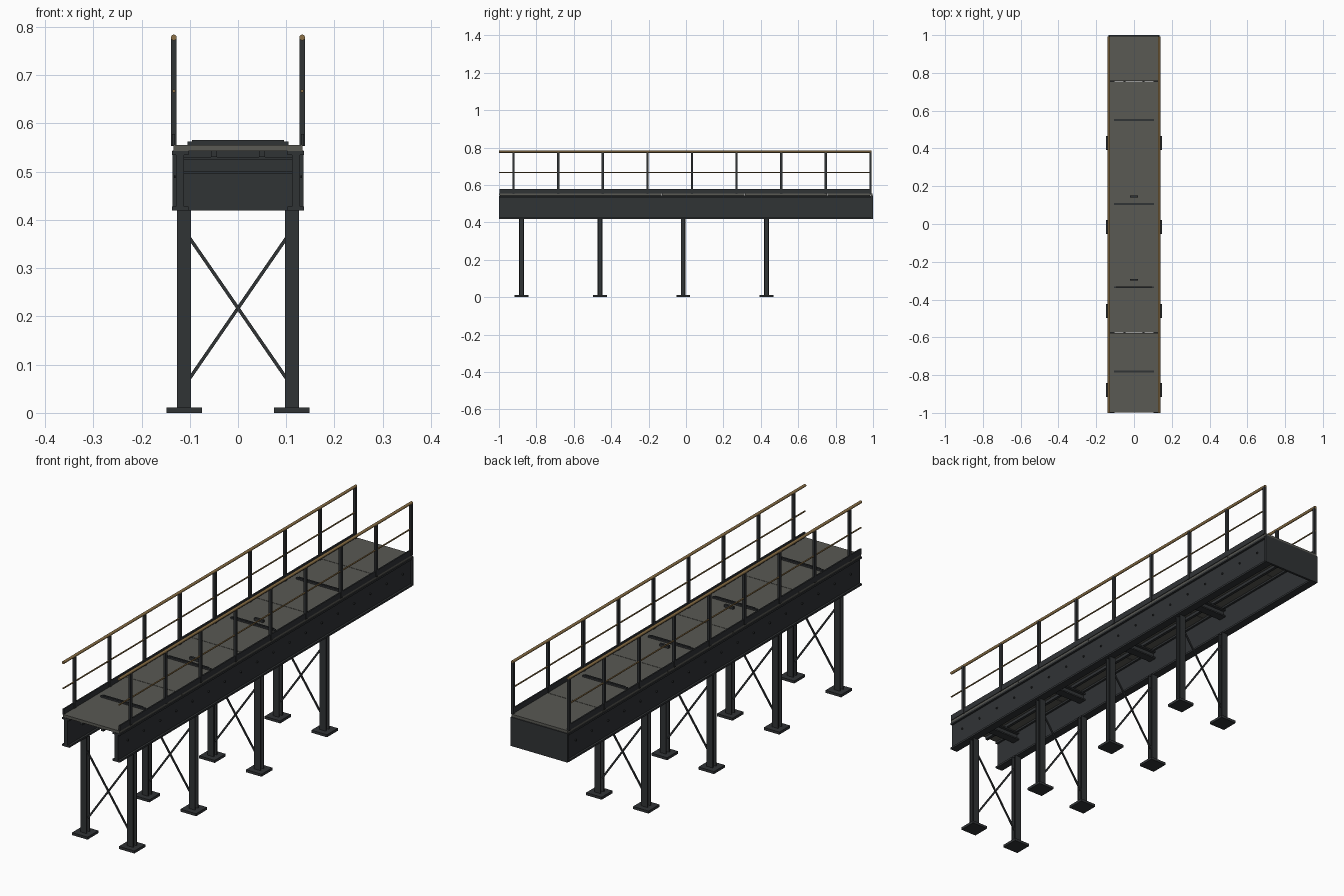
import bpy
import bmesh
from math import atan2, hypot, pi
from mathutils import Matrix, Vector

cube = bpy.data.objects.get("Cube")
if cube:
    bpy.data.objects.remove(cube, do_unlink=True)


def material(name, rgb, rough):
    m = bpy.data.materials.new(name)
    m.use_nodes = True
    color = (*rgb, 1)
    m.diffuse_color = color
    bsdf = m.node_tree.nodes["Principled BSDF"]
    bsdf.inputs["Base Color"].default_value = color
    bsdf.inputs["Roughness"].default_value = rough
    return m


STEEL = material("dark_steel", (0.03, 0.033, 0.036), 0.6)
DECK = material("deck_plate", (0.1, 0.1, 0.088), 0.8)
RAIL = material("rail_paint", (0.27, 0.17, 0.065), 0.5)


def finish(name, bm, mat, smooth=False):
    bmesh.ops.recalc_face_normals(bm, faces=bm.faces)
    mesh = bpy.data.meshes.new(name)
    bm.to_mesh(mesh)
    bm.free()
    mesh.materials.append(mat)
    ob = bpy.data.objects.new(name, mesh)
    bpy.context.collection.objects.link(ob)
    if smooth:
        bpy.ops.object.select_all(action='DESELECT')
        ob.select_set(True)
        bpy.context.view_layer.objects.active = ob
        bpy.ops.object.shade_smooth_by_angle()
    return ob


def add_box(bm, center, size, rot=Matrix()):
    m = Matrix.Translation(center) @ rot @ Matrix.Diagonal((*size, 1))
    bmesh.ops.create_cube(bm, size=1, matrix=m)


def box(name, center, size, mat=STEEL, rot=Matrix()):
    bm = bmesh.new()
    add_box(bm, center, size, rot)
    return finish(name, bm, mat)


def rod(name, center, radius, length, axis, mat, sides=16):
    bm = bmesh.new()
    turn = Vector((0, 0, 1)).rotation_difference(Vector(axis)).to_matrix().to_4x4()
    bmesh.ops.create_cone(bm, cap_ends=True, segments=sides, radius1=radius,
                          radius2=radius, depth=length,
                          matrix=Matrix.Translation(center) @ turn)
    return finish(name, bm, mat, True)


def i_beam(name, center, width, height, length, flange, web, rot=Matrix()):
    # Section lies in local x/z and runs along local y
    w, h, t, f = width / 2, height / 2, web / 2, height / 2 - flange
    half = [(w, -h), (w, -f), (t, -f), (t, f), (w, f), (w, h)]
    outline = half + [(-x, -z) for x, z in half]
    bm = bmesh.new()
    face = bm.faces.new([bm.verts.new((x, -length / 2, z)) for x, z in outline])
    ext = bmesh.ops.extrude_face_region(bm, geom=[face])
    moved = [v for v in ext["geom"] if isinstance(v, bmesh.types.BMVert)]
    bmesh.ops.translate(bm, verts=moved, vec=(0, length, 0))
    bmesh.ops.transform(bm, matrix=Matrix.Translation(center) @ rot, verts=bm.verts)
    return finish(name, bm, STEEL)


ALONG_X = Matrix.Rotation(pi / 2, 4, 'Z')
UPRIGHT = Matrix.Rotation(pi / 2, 4, 'X')
SIDES = (("left", 1), ("right", -1))
BENTS = (-0.88, -0.46, -0.015, 0.43)
SEAMS = (-1, -0.575, -0.13, 0.315, 0.755, 0.997)

# Main girders, their bolts and the closed end
for side, s in SIDES:
    i_beam(f"girder_{side}", (s * 0.12, -0.004, 0.481), 0.034, 0.123, 1.992, 0.008, 0.016)
    bm = bmesh.new()
    turn = Matrix.Rotation(pi / 2, 4, 'Y')
    for i in range(18):
        pos = Matrix.Translation((s * 0.13, -0.935 + i * 0.11, 0.49))
        bmesh.ops.create_cone(bm, cap_ends=True, segments=6, radius1=0.004,
                              radius2=0.004, depth=0.006, matrix=pos @ turn)
    finish(f"girder_bolts_{side}", bm, STEEL)
box("end_plate", (0, 0.995, 0.4815), (0.272, 0.01, 0.124))

# Columns, base plates, cross beams and bracing
for n, y in enumerate(BENTS, 1):
    for side, s in SIDES:
        i_beam(f"column_{side}_{n}", (s * 0.1115, y, 0.2155), 0.029, 0.026, 0.409,
               0.005, 0.006, UPRIGHT)
        box(f"base_plate_{side}_{n}", (s * 0.1115, y, 0.0055), (0.074, 0.074, 0.011))
        dx, dz = 0.2, 0.29
        tilt = Matrix.Rotation(-s * atan2(dz, dx), 4, 'Y')
        box(f"brace_{side}_{n}", (0, y + s * 0.003, 0.217), (hypot(dx, dz), 0.005, 0.007),
            rot=tilt)
    i_beam(f"cross_beam_{n}", (0, y, 0.5125), 0.036, 0.035, 0.226, 0.006, 0.01, ALONG_X)

# Stringers under the deck
for side, s in SIDES:
    box(f"stringer_{side}", (s * 0.05, -0.005, 0.5365), (0.012, 1.98, 0.013))

# Deck panels with narrow joints
for n, (a, b) in enumerate(zip(SEAMS, SEAMS[1:]), 1):
    box(f"deck_panel_{n}", (0, (a + b) / 2, 0.549), (0.268, b - a - 0.002, 0.012), DECK)

# Raised cleats across the deck
for n, y in enumerate((-0.78, -0.335, 0.105, 0.55), 1):
    bm = bmesh.new()
    add_box(bm, (0, y, 0.558), (0.21, 0.01, 0.008))
    add_box(bm, (0, y, 0.5635), (0.19, 0.006, 0.004))
    finish(f"deck_cleat_{n}", bm, STEEL)
for n, y in enumerate((-0.295, 0.145), 1):
    box(f"deck_latch_{n}", (0, y, 0.56), (0.042, 0.01, 0.012))

# Railings: toe board, posts and two rails per side
for side, s in SIDES:
    x = s * 0.133
    box(f"toe_board_{side}", (s * 0.1335, -0.003, 0.566), (0.006, 1.99, 0.024))
    for i in range(9):
        box(f"rail_post_{side}_{i + 1}", (x, -0.922 + i * 0.2385, 0.664),
            (0.011, 0.012, 0.222))
    rod(f"top_rail_{side}", (x, -0.004, 0.778), 0.006, 1.992, (0, 1, 0), RAIL)
    rod(f"mid_rail_{side}", (x, -0.004, 0.667), 0.0032, 1.992, (0, 1, 0), RAIL, 12)
